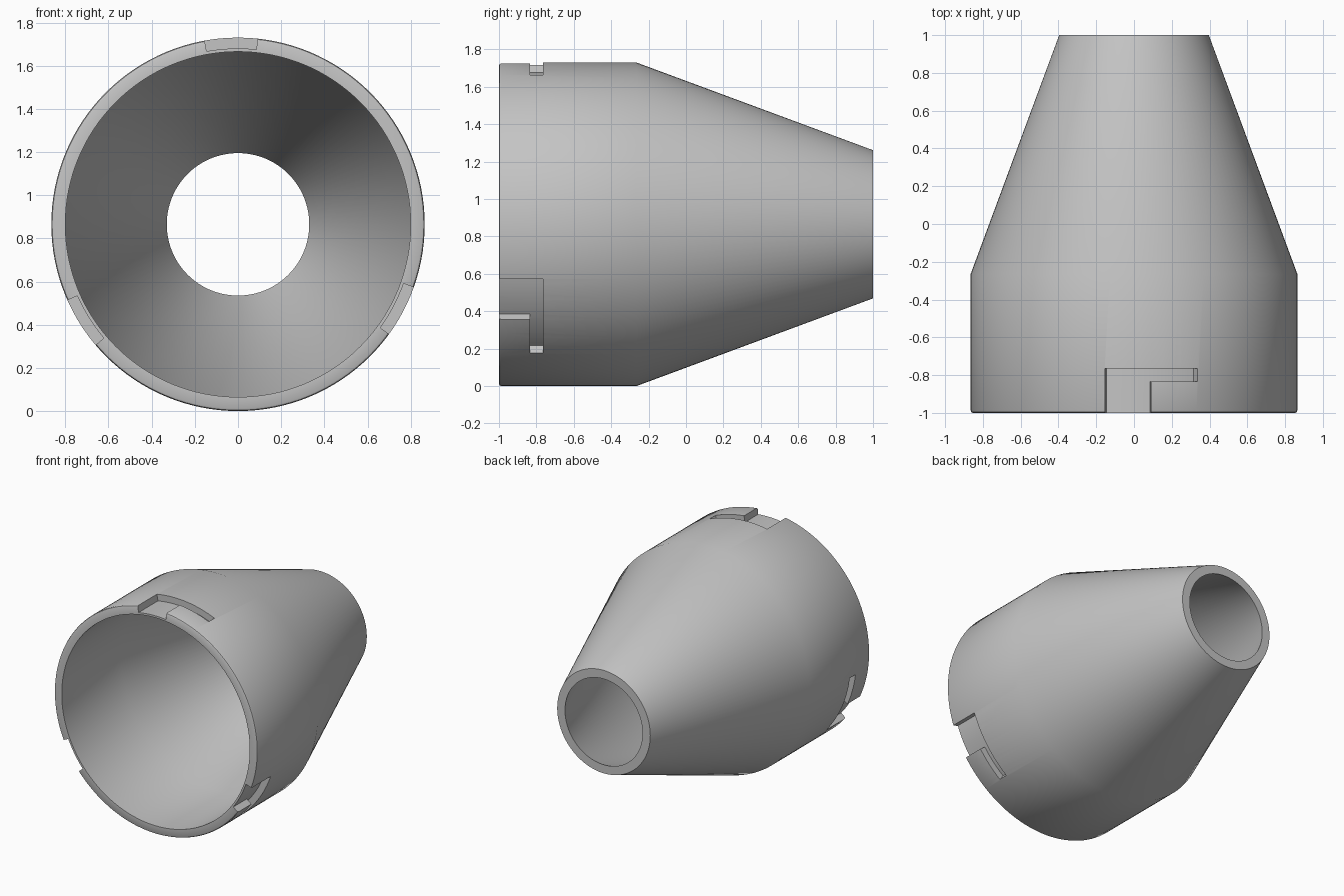
import bpy
import bmesh
from math import sin, cos, radians, tau

cube = bpy.data.objects.get("Cube")
if cube:
    bpy.data.objects.remove(cube, do_unlink=True)

RADIUS = 0.865      # outer radius, also the height of the axis
FLOOR = 0.815       # radius of the slot floors
SEGMENTS = 128


def polar(angle, r, y):
    """Point at an angle clockwise from the top, around the y axis."""
    return (r * sin(angle), y, RADIUS + r * cos(angle))


def make_object(name, bm):
    bmesh.ops.recalc_face_normals(bm, faces=bm.faces)
    mesh = bpy.data.meshes.new(name)
    bm.to_mesh(mesh)
    bm.free()
    obj = bpy.data.objects.new(name, mesh)
    bpy.context.collection.objects.link(obj)
    return obj


def revolve(name, profile):
    """Closed (radius, y) profile turned around the axis."""
    bm = bmesh.new()
    rings = [[bm.verts.new(polar(tau * i / SEGMENTS, r, y)) for r, y in profile]
             for i in range(SEGMENTS)]
    n = len(profile)
    for i, ring in enumerate(rings):
        after = rings[(i + 1) % SEGMENTS]
        for j in range(n):
            k = (j + 1) % n
            bm.faces.new((ring[j], ring[k], after[k], after[j]))
    return make_object(name, bm)


def slot_cutter(name, turn):
    """L-shaped bayonet slot: an open notch with a leg to one side."""
    bm = bmesh.new()
    start, notch_end, leg_end = -10.3, 6.0, 22.8
    rows = [(-1.05, -0.835), (-0.835, -0.765)]
    steps = 8

    def spans(a, b):
        return [(a + (b - a) * i / steps, a + (b - a) * (i + 1) / steps)
                for i in range(steps)]

    cells = [(s, row) for s in spans(start, notch_end) for row in rows]
    cells += [(s, rows[1]) for s in spans(notch_end, leg_end)]
    for (a, b), (y0, y1) in cells:
        a, b = radians(a + turn), radians(b + turn)
        corners = ((a, y0), (b, y0), (b, y1), (a, y1))
        bm.faces.new([bm.verts.new(polar(t, FLOOR, y)) for t, y in corners])
    bmesh.ops.remove_doubles(bm, verts=bm.verts, dist=0.0001)
    # thicken outwards from the axis
    grown = bmesh.ops.extrude_face_region(bm, geom=bm.faces[:])
    for v in grown["geom"]:
        if isinstance(v, bmesh.types.BMVert):
            v.co.x *= 1.15
            v.co.z = RADIUS + (v.co.z - RADIUS) * 1.15
    cutter = make_object(name, bm)
    cutter.hide_render = True
    return cutter


# Hollow collar and tapered nozzle, open at both ends
body = revolve("tapered_sleeve", [
    (0.80, -1.0), (0.853, -1.0), (0.861, -0.996), (RADIUS, -0.987),
    (RADIUS, -0.265), (0.396, 1.0), (0.33, 1.0), (0.80, -0.275)])

# Three bayonet slots around the collar
bpy.context.view_layer.objects.active = body
body.select_set(True)
for turn in (0, 120, 240):
    cutter = slot_cutter("slot_cutter", turn)
    mod = body.modifiers.new("slot", "BOOLEAN")
    mod.operation = "DIFFERENCE"
    mod.solver = "EXACT"
    mod.object = cutter
    bpy.ops.object.modifier_apply(modifier=mod.name)
    bpy.data.objects.remove(cutter, do_unlink=True)

# Plain grey finish
grey = bpy.data.materials.new("plain_grey")
grey.use_nodes = True
colour = (0.55, 0.55, 0.55, 1.0)
grey.diffuse_color = colour
grey.node_tree.nodes["Principled BSDF"].inputs["Base Color"].default_value = colour
body.data.materials.clear()
body.data.materials.append(grey)

bpy.ops.object.select_all(action="DESELECT")
body.select_set(True)
bpy.ops.object.shade_smooth_by_angle(angle=radians(30))
